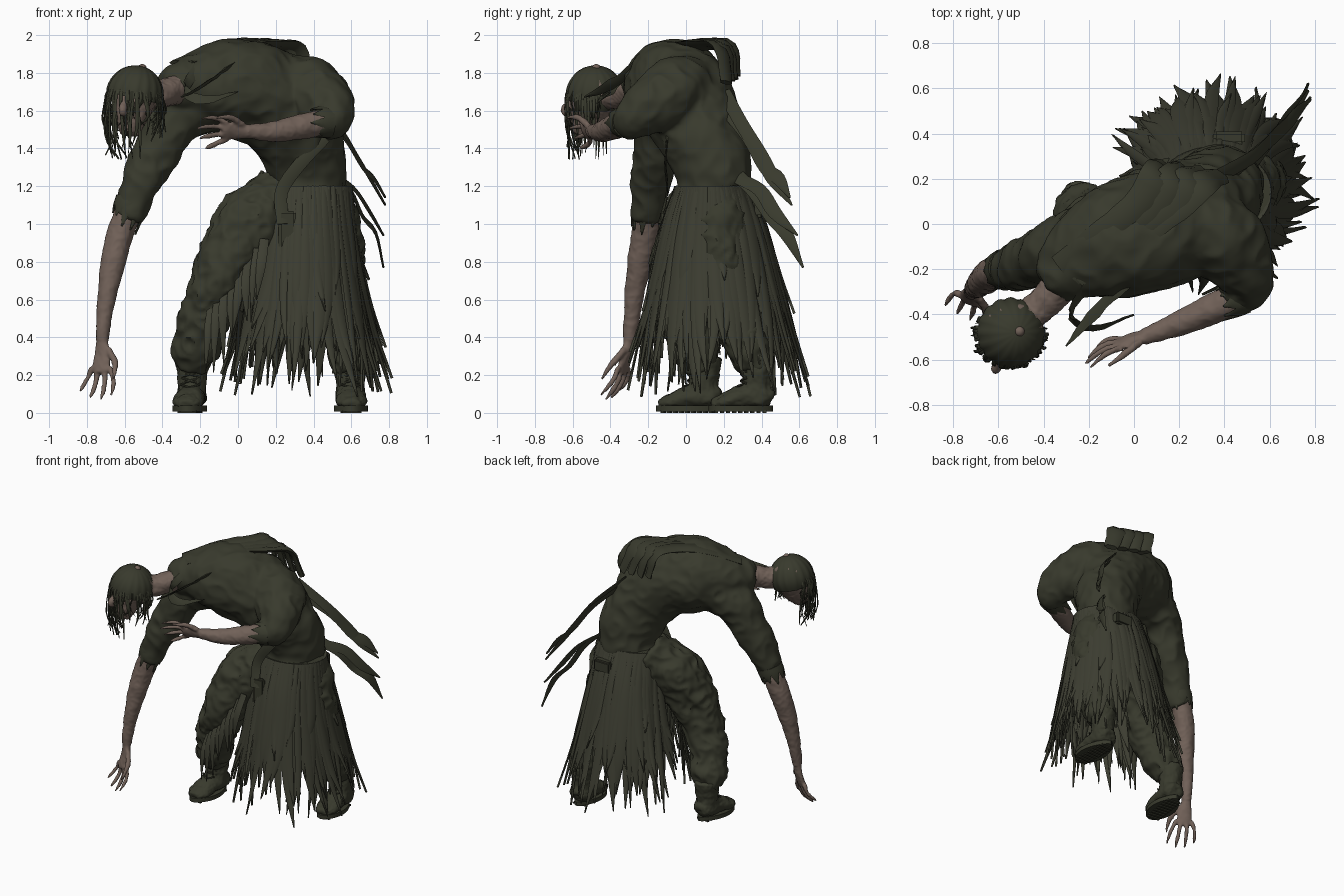
import bpy, bmesh, random
from math import sin, cos, pi, tau, radians
from mathutils import Vector, Matrix, noise

random.seed(4)
rnd = random.uniform
if "Cube" in bpy.data.objects:
    bpy.data.objects.remove(bpy.data.objects["Cube"])


def material(name, color):
    m = bpy.data.materials.new(name)
    m.use_nodes = True
    m.diffuse_color = (*color, 1)
    bsdf = m.node_tree.nodes["Principled BSDF"]
    bsdf.inputs["Base Color"].default_value = (*color, 1)
    bsdf.inputs["Roughness"].default_value = 0.8
    return m


CLOTH = material("dark olive cloth", (0.040, 0.042, 0.026))
RAGS = material("worn olive rags", (0.046, 0.047, 0.031))
SKIN = material("dull skin", (0.165, 0.120, 0.098))


def spline(pts, steps):
    """Smooth path through tuples of any length."""
    p = [Vector(q) for q in pts]
    p = [2 * p[0] - p[1]] + p + [2 * p[-1] - p[-2]]
    out = []
    for i in range(1, len(p) - 2):
        a, b, c, d = p[i - 1:i + 3]
        for k in range(steps):
            t = k / steps
            out.append(b + (c - a) * t / 2 + (2 * a - 5 * b + 4 * c - d) * t * t / 2
                       + (3 * b - a - 3 * c + d) * t ** 3 / 2)
    return out + [p[-2]]


def loft(bm, pts, ref=(1, 0, 0), sides=16, steps=5):
    """Sweep an ellipse along x, y, z, half width, half depth."""
    pts = [q if len(q) == 5 else (*q, q[3]) for q in pts]
    path = spline(pts, steps)
    pos = [Vector(q[:3]) for q in path]
    rings = []
    for i, q in enumerate(path):
        t = (pos[min(i + 1, len(pos) - 1)] - pos[max(i - 1, 0)]).normalized()
        s = Vector(ref)
        s = (s - t * s.dot(t)).normalized()
        n = t.cross(s)
        rings.append([bm.verts.new(pos[i] + s * cos(a) * max(q[3], .001) + n * sin(a) * max(q[4], .001))
                      for a in (tau * k / sides for k in range(sides))])
    for a, b in zip(rings, rings[1:]):
        for k in range(sides):
            j = (k + 1) % sides
            bm.faces.new((a[k], a[j], b[j], b[k]))
    bm.faces.new(rings[0][::-1])
    bm.faces.new(rings[-1])


def ribbon(bm, pts, width, ref, tip=0.1, thick=0.006, steps=4):
    n = len(pts) - 1
    loft(bm, [(*p, width * (1 if i < n else tip), thick) for i, p in enumerate(pts)], ref, 6, steps)


def build(name, bm, mat, voxel=0, folds=0, freq=8, angle=50):
    bmesh.ops.recalc_face_normals(bm, faces=bm.faces[:])
    me = bpy.data.meshes.new(name)
    bm.to_mesh(me)
    bm.free()
    ob = bpy.data.objects.new(name, me)
    bpy.context.collection.objects.link(ob)
    if voxel:
        # fuse overlapping volumes into a single skin
        r = ob.modifiers.new("fuse", "REMESH")
        r.mode, r.voxel_size = "VOXEL", voxel
        s = ob.modifiers.new("soften", "SMOOTH")
        s.factor, s.iterations = 0.5, 8
        dg = bpy.context.evaluated_depsgraph_get()
        me = bpy.data.meshes.new_from_object(ob.evaluated_get(dg))
        ob.modifiers.clear()
        ob.data = me
    if folds:
        moved = [v.co + v.normal * folds * (noise.noise(v.co * freq)
                 + 0.6 * (0.4 - abs(noise.noise(v.co * freq * 1.7)) * 2)) for v in me.vertices]
        for v, co in zip(me.vertices, moved):
            v.co = co
    me.materials.clear()
    me.materials.append(mat)
    bpy.ops.object.select_all(action="DESELECT")
    ob.select_set(True)
    bpy.context.view_layer.objects.active = ob
    bpy.ops.object.shade_smooth_by_angle(angle=radians(angle))


# Shirt: hunched trunk with both sleeves
bm = bmesh.new()
loft(bm, [(.35, .15, 1.08, .2, .2), (.36, .14, 1.3, .2, .22), (.28, .06, 1.52, .24, .24),
          (.12, -.02, 1.68, .26, .27), (-.08, -.08, 1.73, .26, .25), (-.25, -.17, 1.73, .19, .17),
          (-.37, -.28, 1.72, .09, .08)], (.48, -.88, 0), 28)
loft(bm, [(.2, .0, 1.72, .18), (.38, -.06, 1.7, .18), (.47, -.18, 1.63, .155),
          (.49, -.28, 1.56, .115), (.41, -.34, 1.54, .075)])
loft(bm, [(-.15, -.08, 1.68, .19), (-.33, -.12, 1.56, .15), (-.44, -.16, 1.36, .125),
          (-.52, -.19, 1.2, .105), (-.585, -.21, 1.03, .08)])
build("shirt", bm, CLOTH, 0.014, 0.016, 6)

# Trousers
bm = bmesh.new()
loft(bm, [(.24, .13, 1.14, .18), (.04, .04, .97, .19), (-.1, -.03, .7, .155),
          (-.18, .0, .48, .135), (-.225, .05, .34, .13), (-.245, .08, .22, .09)])
loft(bm, [(.42, .16, 1.14, .18), (.48, .17, .9, .18), (.54, .2, .62, .14),
          (.58, .32, .38, .12), (.59, .36, .22, .09)])
build("trousers", bm, CLOTH, 0.014, 0.024, 8)


# Boots with soles and laces
def boot(side, x, y, turn):
    place = Matrix.Translation((x, y, 0)) @ Matrix.Rotation(turn, 4, "Z")
    upper = bmesh.new()
    loft(upper, [(0, .09, .07, .05, .04), (0, .05, .085, .078, .065), (0, -.06, .085, .078, .065),
                 (0, -.16, .06, .084, .045), (0, -.23, .045, .05, .025)])
    loft(upper, [(0, .01, .05, .075), (0, .01, .17, .078), (0, .02, .3, .088)])
    upper.transform(place)
    build(side + "_boot", upper, CLOTH, 0.009, 0.006, 25)
    sole = bmesh.new()
    ring = []
    for k in range(32):
        a = tau * k / 32
        ring.append(sole.verts.new((sin(a) * (.08 - .012 * cos(a) - .01 * cos(2 * a)),
                                    -.075 + .17 * cos(a), .008)))
    face = sole.faces.new(ring)
    up = bmesh.ops.extrude_face_region(sole, geom=[face])["geom"]
    bmesh.ops.translate(sole, vec=(0, 0, .03), verts=[v for v in up if isinstance(v, bmesh.types.BMVert)])
    for k in range(9):
        bmesh.ops.create_cube(sole, size=1, matrix=Matrix.Translation((0, .05 - k * .032, .006))
                              @ Matrix.Diagonal((.1, .018, .012, 1)))
    sole.transform(place)
    build(side + "_boot_sole", sole, CLOTH, angle=30)
    lace = bmesh.new()
    for k in range(5):
        z, f = .12 + k * .035, -.08 - max(0, 1 - k) * .025
        for m in (-1, 1):
            loft(lace, [(-.05 * m, f + .035, z, .006), (0, f + .005, z + .015, .006),
                        (.05 * m, f + .035, z + .03, .006)], (0, 0, 1), 6, 3)
    lace.transform(place)
    build(side + "_boot_laces", lace, CLOTH)


boot("right", -.245, .085, -.12)
boot("left", .595, .365, .04)


# Bare forearms and hands
def hand(bm, wrist, along, across, curl, size):
    w = Vector(wrist)
    d, s = Vector(along).normalized() * size, Vector(across).normalized() * size
    n = d.cross(s) * curl / size
    at = lambda u, v, k, *radii: (*(w + d * u + s * v + n * k), *radii)
    loft(bm, [at(-.02, 0, 0, .034, .027), at(.04, 0, 0, .046, .024),
              at(.1, 0, .01, .052, .022), at(.125, 0, .015, .04, .016)], s, 14)
    for k, reach in enumerate((.13, .15, .14, .11)):
        v = -.042 + .028 * k
        loft(bm, [at(.1, v, .01, .016), at(.1 + reach * .4, v * 1.5, .012, .015),
                  at(.1 + reach * .75, v * 1.75, .035, .013),
                  at(.1 + reach, v * 1.8, .06, .007)], s, 8, 3)
    loft(bm, [at(.02, -.03, 0, .02), at(.07, -.07, .015, .018),
              at(.12, -.085, .04, .014), at(.16, -.085, .06, .007)], s, 8, 3)


bm = bmesh.new()
loft(bm, [(-.54, -.19, 1.16, .07), (-.62, -.215, .96, .072), (-.66, -.245, .8, .066),
          (-.7, -.28, .58, .048), (-.72, -.3, .38, .034)], sides=20)
hand(bm, (-.72, -.305, .36), (0, -.15, -1), (-1, .55, 0), -1, 1.22)
build("right_forearm_and_hand", bm, SKIN, 0.007, 0.004, 14)
bm = bmesh.new()
loft(bm, [(.48, -.31, 1.54, .07), (.36, -.37, 1.52, .068), (.2, -.44, 1.49, .056),
          (.04, -.5, 1.49, .036)], sides=20)
hand(bm, (.05, -.5, 1.49), (-1, -.17, .06), (0, .45, -1), 1, 1.12)
build("left_forearm_and_hand", bm, SKIN, 0.007, 0.004, 14)

# Torn cuffs
bm = bmesh.new()
for c, d, r in (((-.575, -.2, 1.08), (-.3, -.1, -.9), .083), ((.44, -.33, 1.54), (-.9, -.35, 0), .078)):
    axis = Vector(d).normalized()
    u = axis.orthogonal().normalized()
    v = axis.cross(u)
    for k in range(9):
        a = tau * k / 9
        out = u * cos(a) + v * sin(a)
        p = Vector(c) + out * r
        ribbon(bm, [tuple(p - axis * .05), tuple(p), tuple(p + axis * rnd(.04, .13) - out * .008)],
               .03, axis.cross(out))
build("torn_cuffs", bm, CLOTH)

# Neck, head and face
bm = bmesh.new()
loft(bm, [(-.28, -.22, 1.73, .085), (-.4, -.35, 1.69, .075), (-.53, -.47, 1.66, .07)], (0, 0, 1))
loft(bm, [(-.52, -.45, 1.82, .05), (-.53, -.46, 1.76, .125), (-.55, -.49, 1.66, .115, .13),
          (-.565, -.525, 1.56, .085, .095), (-.575, -.55, 1.47, .05, .045)], (.9, -.35, 0), 20)
loft(bm, [(-.6, -.605, 1.66, .014), (-.612, -.645, 1.6, .022), (-.6, -.605, 1.58, .015)])
build("neck_and_head", bm, SKIN, 0.009, 0.006, 20)

# Pleated hair cap with a bare crown and hanging strands
bm = bmesh.new()
bmesh.ops.create_uvsphere(bm, u_segments=64, v_segments=20, radius=1)
for v in bm.verts:
    a = Vector((v.co.x, v.co.y)).angle_signed(Vector((1, 0)), 0)
    v.co *= 1 + .06 * abs(cos(8 * a)) * (1 - abs(v.co.z))
bmesh.ops.delete(bm, geom=[v for v in bm.verts if v.co.z < -.2 - .35 * (v.co.y > 0)], context="VERTS")
bm.transform(Matrix.Translation((-.545, -.48, 1.69)) @ Matrix.Rotation(.22, 4, "Y")
             @ Matrix.Diagonal((.145, .148, .15, 1)))
build("hair_cap", bm, CLOTH)
bm = bmesh.new()
bmesh.ops.create_uvsphere(bm, u_segments=12, v_segments=8, radius=.024,
                          matrix=Matrix.Translation((-.507, -.475, 1.823)))
build("bare_crown", bm, SKIN)
bm = bmesh.new()
for k in range(75):
    a = -pi / 2 + rnd(-2.1, 1.8)
    o = Vector((cos(a), sin(a), 0))
    c = Vector((-.55, -.485, 1.66))
    drop = rnd(.08, .32) * (.7 if o.x > .3 else 1)
    path = [c + o * .135 + Vector((0, 0, .06)), c + o * .155,
            c + o * rnd(.13, .16) + Vector((rnd(-.02, .02), 0, -drop * .6)),
            c + o * rnd(.1, .15) + Vector((rnd(-.03, .03), 0, -drop))]
    ribbon(bm, path, rnd(.003, .01), (-o.y, o.x, 0), .1, .004, 3)
build("hair_strands", bm, CLOTH)


# Ragged skirt: pleated shell under layered strips, open over the right leg
def skirt_point(a, t, push=0):
    return Vector((.35 - .01 * t + cos(a) * (.25 + .21 * t ** 1.35 + push),
                   .14 + .04 * t + sin(a) * (.195 + .265 * t ** .75 + push), 1.2 - 1.1 * t))


bm = bmesh.new()
N, ROWS, START, SPAN = 160, 12, radians(213), radians(318)
grid = []
for i in range(N + 1):
    a = START + SPAN * i / N
    hem = .6 + .12 * noise.noise(Vector((i * .4, 0, 0)))
    grid.append([bm.verts.new(skirt_point(a, hem * j / ROWS, .018 * sin(i * 1.3) * j / ROWS - .015))
                 for j in range(ROWS + 1)])
for a, b in zip(grid, grid[1:]):
    for j in range(ROWS):
        bm.faces.new((a[j], b[j], b[j + 1], a[j + 1]))
build("skirt_shell", bm, RAGS, angle=80)
bm = bmesh.new()
COUNT = 150
for k in range(COUNT):
    a = START + SPAN * k / COUNT + rnd(-.03, .03)
    end = rnd(.74, 1.02) if k % 3 else rnd(.45, .78)
    lift, sway, flick = rnd(-.03, .022), rnd(-.2, .2), rnd(-.07, .04)
    path = [skirt_point(a + sway * f ** 3, end * f, lift * f + flick * f ** 5) for f in (0, .25, .5, .75, 1)]
    w = rnd(.018, .034)
    side = Vector((-sin(a), cos(a), rnd(-.3, .3)))
    loft(bm, [(*p, w * s, .008) for p, s in zip(path, (.7, 1, 1.2, 1, .12))], side, 6, 4)
# loose rags lying over the right thigh
for k in range(8):
    x = .14 - .04 * k
    top = .92 - .05 * k
    ribbon(bm, [(x, -.13, top), (x - .02, -.19, top - .15), (x - .03 + rnd(-.02, .02), -.19, top - rnd(.3, .42))],
           rnd(.018, .03), (1, 0, 0))
build("skirt_strips", bm, RAGS)

# Belt, hanging strap and pouches
bm = bmesh.new()
loft(bm, [(.35, .14, 1.13, .26, .215), (.35, .14, 1.2, .25, .2)], sides=40, steps=2)
build("belt", bm, CLOTH, folds=.006)
bm = bmesh.new()
ribbon(bm, [(.46, -.1, 1.46), (.33, -.11, 1.32), (.23, -.1, 1.17), (.24, -.14, 1.0)], .035, (.8, 0, -.5), 1)
build("hanging_strap", bm, CLOTH)
for name, loc, size, turn in (("front_pouch", (.26, -.12, .97), (.09, .03, .2), .1),
                              ("back_pouch", (.42, .38, 1.08), (.14, .06, .09), 0),
                              ("hip_pouch", (.08, .09, 1.14), (.07, .16, .11), .3)):
    bm = bmesh.new()
    bmesh.ops.create_cube(bm, size=1, matrix=Matrix.Translation(loc) @ Matrix.Rotation(turn, 4, "Z")
                          @ Matrix.Diagonal((*size, 1)))
    bmesh.ops.bevel(bm, geom=bm.edges[:], offset=.012, segments=2, affect="EDGES")
    build(name, bm, CLOTH)

# Scarf folded over the back, with loose ends at the chest
bm = bmesh.new()
for k in range(4):
    o = Vector((.065, -.012, -.008)) * k
    path = [(-.32, -.2, 1.85), (-.12, -.04, 1.94), (.03, .1, 1.965), (.1, .22, 1.95), (.13, .26, 1.78)]
    ribbon(bm, [tuple(Vector(p) + o * (.3 + .25 * i)) for i, p in enumerate(path)],
           .07, (.7, -.6, .1 * k), .7, .02)
ribbon(bm, [(.04, -.2, 1.89), (-.1, -.32, 1.79), (-.22, -.44, 1.71), (-.3, -.54, 1.67)], .03, (.6, -.2, .6))
ribbon(bm, [(-.2, -.26, 1.84), (-.28, -.4, 1.71), (-.18, -.46, 1.66), (0, -.4, 1.7)], .03, (0, .5, .8))
build("scarf", bm, CLOTH, folds=.008, freq=14)

# Trailing ribbons behind
bm = bmesh.new()
for path in ([(.35, .2, 1.7), (.53, .3, 1.52), (.63, .4, 1.36), (.7, .46, 1.24), (.78, .56, 1.1)],
             [(.4, .2, 1.62), (.56, .33, 1.46), (.66, .42, 1.3), (.72, .49, 1.24), (.78, .55, 1.14)],
             [(.5, .26, 1.27), (.6, .36, 1.17), (.66, .45, 1.04), (.73, .53, .95), (.77, .62, .77)],
             [(.52, .26, 1.25), (.62, .39, 1.18), (.7, .47, 1.06), (.77, .59, .94)]):
    ribbon(bm, path, .036, (.1, 1, .3), .15, .006)
build("trailing_ribbons", bm, CLOTH)
